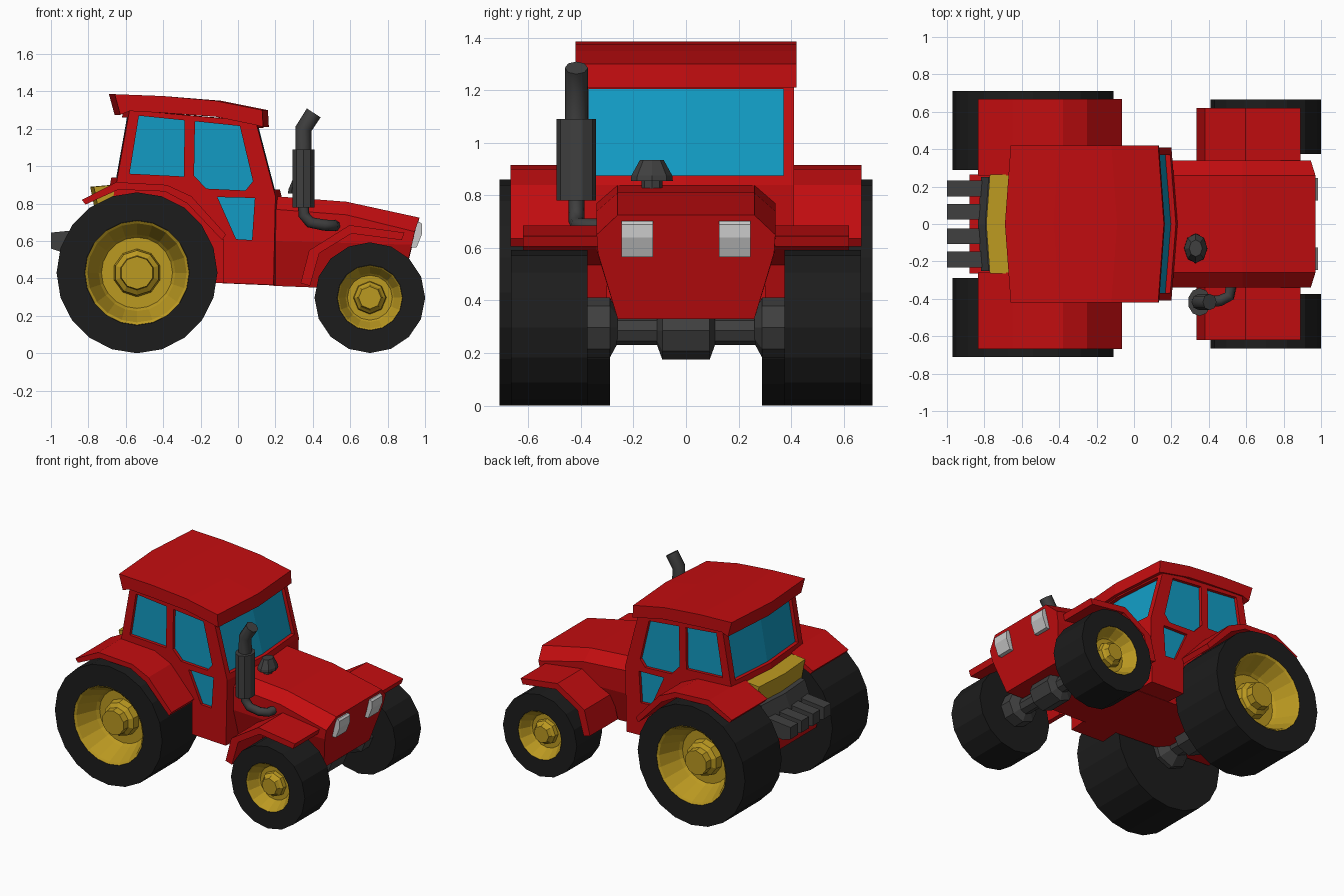
import bpy, bmesh
from math import sin, cos, pi
from mathutils import Vector


def material(name, rgb):
    m = bpy.data.materials.new(name)
    m.diffuse_color = (*rgb, 1)
    return m


RED = material("red paint", (0.55, 0.004, 0.005))
YELLOW = material("yellow paint", (0.5, 0.32, 0.015))
RUBBER = material("rubber", (0.012, 0.012, 0.012))
DARK = material("dark metal", (0.05, 0.05, 0.05))
GLASS = material("glass", (0.006, 0.33, 0.55))
LAMP = material("lamp", (0.6, 0.6, 0.6))


def finish(name, bm, mat):
    bmesh.ops.recalc_face_normals(bm, faces=bm.faces)
    me = bpy.data.meshes.new(name)
    bm.to_mesh(me)
    bm.free()
    ob = bpy.data.objects.new(name, me)
    bpy.context.collection.objects.link(ob)
    me.materials.append(mat)
    return ob


def skin(bm, rings):
    """Join closed rings of points and cap both ends."""
    vs = [[bm.verts.new(p) for p in r] for r in rings]
    for a, b in zip(vs, vs[1:]):
        for i in range(len(a)):
            j = (i + 1) % len(a)
            bm.faces.new((a[i], a[j], b[j], b[i]))
    bm.faces.new(vs[0])
    bm.faces.new(vs[-1])


def add_prism(bm, poly, ys, bulge=0, mid=0):
    """Extrude an xz outline along y; bulge pushes both ends out at y = 0."""
    def shift(x, y):
        return bulge * (1 - abs(y) / 0.41) * (1 if x > mid else -1)
    skin(bm, [[(x + shift(x, y), y, z) for x, z in poly] for y in ys])


def prism(name, poly, ys, mat, bulge=0, mid=0):
    bm = bmesh.new()
    add_prism(bm, poly, ys, bulge, mid)
    return finish(name, bm, mat)


def lathe(name, profile, n, loc, mat, axis="y", side=1, sx=1):
    """Turn (radius, height) pairs about an axis through loc."""
    rings = []
    for r, h in profile:
        ring = []
        for i in range(n):
            a = 2 * pi * i / n - pi / 2
            u, v = r * cos(a), r * sin(a)
            p = Vector((u, h * side, v)) if axis == "y" else Vector((u * sx, v, h))
            ring.append(p + Vector(loc))
        rings.append(ring)
    bm = bmesh.new()
    skin(bm, rings)
    return finish(name, bm, mat)


def tube(name, pts, radius, mat):
    cu = bpy.data.curves.new(name, "CURVE")
    cu.dimensions = "3D"
    cu.bevel_depth, cu.bevel_resolution, cu.use_fill_caps = radius, 2, True
    sp = cu.splines.new("POLY")
    sp.points.add(len(pts) - 1)
    for p, co in zip(sp.points, pts):
        p.co = (*co, 1)
    cu.materials.append(mat)
    ob = bpy.data.objects.new(name, cu)
    bpy.context.collection.objects.link(ob)


# Cab shell with window recesses
cab = prism("cab", [(0.19, 0.365), (0.2, 0.84), (0.095, 1.24), (-0.58, 1.3), (-0.655, 0.88),
                    (-0.38, 0.87), (-0.25, 0.81), (-0.08, 0.61), (-0.08, 0.375)],
            (-0.41, 0, 0.41), RED, 0.033, -0.3)
side_windows = {
    "door_window": [(-0.23, 1.24), (0.01, 1.215), (0.08, 0.92), (0.04, 0.87), (-0.17, 0.88), (-0.235, 0.95)],
    "lower_window": [(-0.11, 0.835), (0.09, 0.83), (0.075, 0.605), (-0.01, 0.61)],
    "rear_side_window": [(-0.53, 1.27), (-0.285, 1.245), (-0.29, 0.945), (-0.58, 0.96)],
}
bm = bmesh.new()
for poly in side_windows.values():
    for s in (1, -1):
        add_prism(bm, poly, (s * 0.385, s * 0.5))
add_prism(bm, [(0.16, 0.875), (0.3, 0.875), (0.25, 1.205), (0.074, 1.205)], (-0.37, 0, 0.37), 0.033)
add_prism(bm, [(-0.614, 0.94), (-0.8, 0.94), (-0.8, 1.26), (-0.557, 1.26)], (-0.36, 0, 0.36), 0.033)
cutter = finish("window_cutter", bm, RED)
cutter.hide_render = True
mod = cab.modifiers.new("windows", "BOOLEAN")
mod.operation, mod.solver, mod.object = "DIFFERENCE", "EXACT", cutter
bpy.context.view_layer.objects.active = cab
bpy.ops.object.modifier_apply(modifier=mod.name)
bpy.data.objects.remove(cutter)

# Glass
for name, poly in side_windows.items():
    for s in (1, -1):
        prism(name, poly, (s * 0.37, s * 0.388), GLASS)
prism("windshield", [(0.15, 0.875), (0.164, 0.875), (0.078, 1.205), (0.064, 1.205)],
      (-0.37, 0, 0.37), GLASS, 0.033)
prism("rear_window", [(-0.618, 0.94), (-0.6, 0.94), (-0.543, 1.26), (-0.561, 1.26)],
      (-0.36, 0, 0.36), GLASS, 0.033)

# Roof
prism("roof", [(-0.66, 1.385), (-0.4, 1.375), (-0.12, 1.35), (0.13, 1.3), (0.135, 1.21), (0.095, 1.22),
               (-0.12, 1.265), (-0.4, 1.285), (-0.58, 1.295), (-0.63, 1.275)],
      (-0.42, 0, 0.42), RED, 0.03, -0.3)

# Chassis and rear hitch
prism("chassis", [(-0.66, 0.88), (-0.7, 0.6), (-0.88, 0.55), (-0.86, 0.42), (-0.1, 0.375),
                  (0.2, 0.362), (0.2, 0.7), (0, 0.88)], (-0.265, 0.265), RED)
prism("rear_panel", [(-0.65, 0.9), (-0.76, 0.89), (-0.73, 0.74), (-0.65, 0.74)],
      (-0.265, 0, 0.265), YELLOW, 0.03)
prism("hitch_block", [(-0.66, 0.76), (-0.765, 0.75), (-0.805, 0.65), (-0.79, 0.56), (-0.66, 0.56)],
      (-0.25, 0, 0.25), DARK, 0.03)
for y in (-0.19, -0.065, 0.065, 0.19):
    prism("hitch_arm", [(-0.75, 0.67), (-1.0, 0.645), (-1.0, 0.56), (-0.94, 0.54), (-0.75, 0.56)],
          (y - 0.042, y + 0.042), DARK)

# Hood: half sections lofted along x and mirrored in y
halves = [
    [(0.19, 0.27, 0.36), (0.19, 0.34, 0.6), (0.19, 0.34, 0.77), (0.19, 0.26, 0.84)],
    [(0.58, 0.265, 0.345), (0.58, 0.34, 0.59), (0.58, 0.34, 0.74), (0.58, 0.26, 0.81)],
    [(0.87, 0.26, 0.33), (0.93, 0.335, 0.58), (0.945, 0.34, 0.65), (0.97, 0.26, 0.725)],
]
bm = bmesh.new()
skin(bm, [h + [(x, -y, z) for x, y, z in reversed(h)] for h in halves])
finish("hood", bm, RED)

# Wheels, fenders, hubs and headlights on both sides
for s in (1, -1):
    rear, front = (-0.54, 0, 0.43), (0.705, 0, 0.297)
    lathe("rear_tire", [(0.28, 0.29), (0.43, 0.29), (0.43, 0.71), (0.28, 0.71), (0.28, 0.31)],
          20, rear, RUBBER, side=s)
    lathe("rear_rim", [(0.27, 0.32), (0.279, 0.71), (0.265, 0.7), (0.205, 0.56), (0.19, 0.54)],
          20, rear, YELLOW, side=s)
    lathe("rear_hub", [(0.13, 0.53), (0.12, 0.59), (0.092, 0.61), (0.088, 0.66)],
          10, rear, YELLOW, side=s)
    lathe("front_tire", [(0.175, 0.375), (0.296, 0.375), (0.296, 0.665), (0.175, 0.665), (0.175, 0.39)],
          16, front, RUBBER, side=s)
    lathe("front_rim", [(0.17, 0.4), (0.174, 0.665), (0.165, 0.655), (0.13, 0.59), (0.12, 0.58)],
          16, front, YELLOW, side=s)
    lathe("front_hub", [(0.09, 0.57), (0.085, 0.61), (0.07, 0.625), (0.06, 0.65)],
          8, front, YELLOW, side=s)
    prism("rear_fender", [(-0.835, 0.82), (-0.65, 0.915), (-0.38, 0.9), (-0.25, 0.84), (-0.065, 0.635),
                          (-0.085, 0.605), (-0.27, 0.8), (-0.39, 0.865), (-0.64, 0.875), (-0.815, 0.795)],
          (s * 0.26, s * 0.668), RED)
    prism("front_fender", [(0.335, 0.375), (0.38, 0.55), (0.596, 0.685), (0.89, 0.645), (0.875, 0.605),
                           (0.607, 0.64), (0.435, 0.535), (0.385, 0.36)],
          (s * 0.3, s * 0.62), RED)
    lathe("front_axle_end", [(0.06, 0.26), (0.115, 0.29), (0.115, 0.38)], 8, front, DARK, side=s)
    lathe("rear_axle_end", [(0.08, 0.2), (0.14, 0.26), (0.14, 0.3)], 8, rear, DARK, side=s)
    prism("headlight", [(0.92, 0.565), (0.955, 0.565), (0.985, 0.64), (0.985, 0.69), (0.972, 0.702), (0.93, 0.702)],
          (s * 0.125, s * 0.245), LAMP)

# Axles
lathe("front_axle", [(0.055, -0.3), (0.055, -0.11), (0.11, -0.09), (0.11, 0.09), (0.055, 0.11), (0.055, 0.3)],
      8, (0.705, 0, 0.285), DARK)
lathe("rear_axle", [(0.08, -0.3), (0.08, -0.12), (0.13, -0.09), (0.13, 0.09), (0.08, 0.12), (0.08, 0.3)],
      8, (-0.54, 0, 0.43), DARK)

# Exhaust and air intake
ex = (0.35, -0.417, 0)
lathe("muffler", [(0.075, 0.78), (0.075, 1.09)], 10, ex, DARK, "z", sx=0.83)
tube("exhaust_tip", [(0.35, -0.417, 1.05), (0.35, -0.417, 1.2), (0.405, -0.417, 1.285)], 0.044, DARK)
tube("exhaust_pipe", [(0.35, -0.417, 0.8), (0.352, -0.417, 0.74), (0.385, -0.417, 0.7), (0.46, -0.41, 0.685),
                      (0.51, -0.385, 0.682), (0.52, -0.32, 0.682)], 0.03, DARK)
lathe("air_intake", [(0.04, 0.81), (0.04, 0.855), (0.08, 0.855), (0.078, 0.875), (0.045, 0.935)],
      8, (0.33, -0.13, 0), DARK, "z", sx=0.78)
